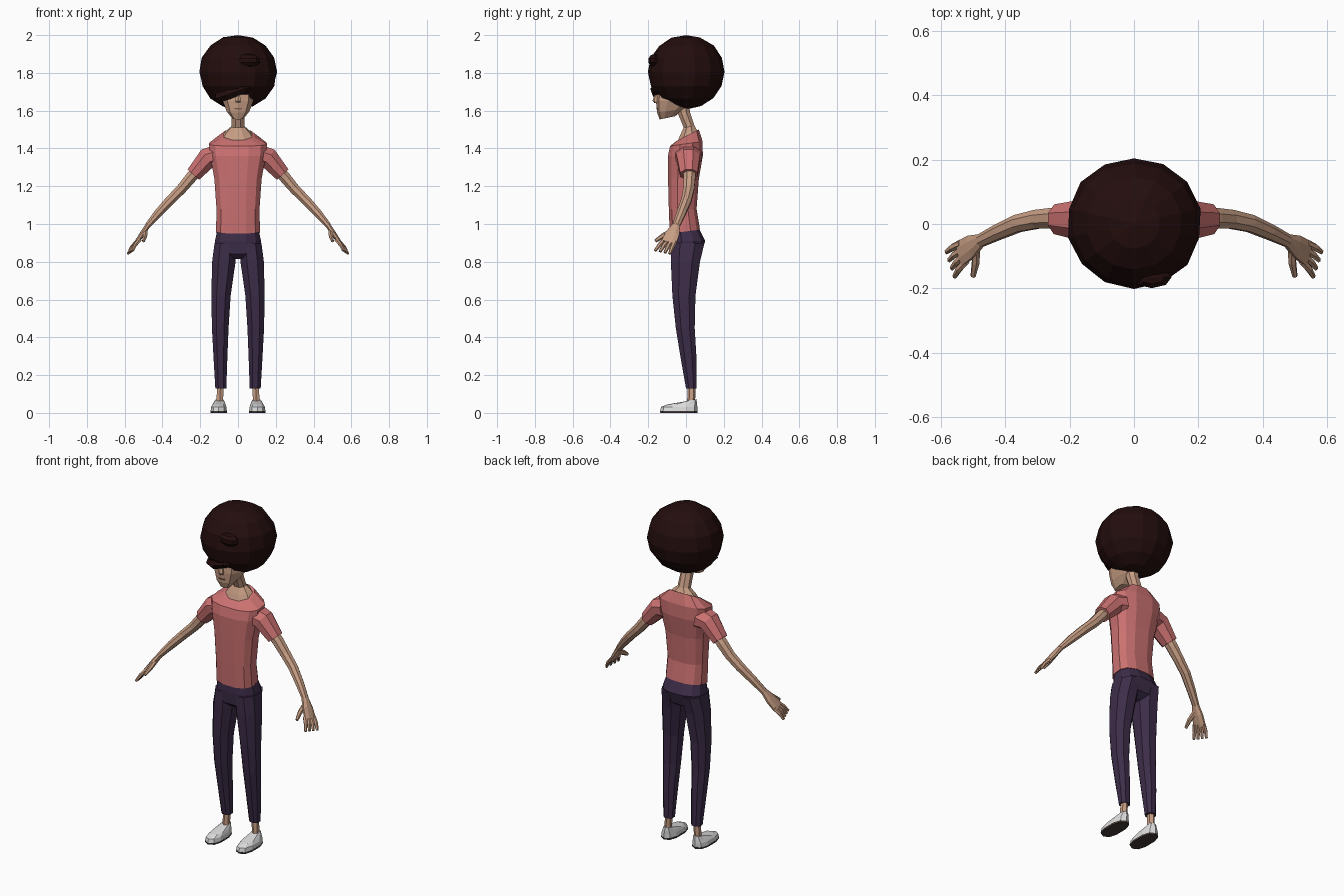
import bpy, bmesh, math, random
from mathutils import Vector

random.seed(4)
cube = bpy.data.objects.get("Cube")
if cube:
    bpy.data.objects.remove(cube, do_unlink=True)


def material(name, red, green, blue):
    mat = bpy.data.materials.new(name)
    mat.use_nodes = True
    colour = (red, green, blue, 1)
    mat.diffuse_color = colour
    shader = mat.node_tree.nodes["Principled BSDF"]
    shader.inputs["Base Color"].default_value = colour
    shader.inputs["Roughness"].default_value = 0.9
    return mat


hair = material("dark brown hair", 0.017, 0.004, 0.004)
skin = material("warm skin", 0.57, 0.34, 0.23)
lips = material("muted lips", 0.36, 0.17, 0.13)
coral = material("coral cloth", 0.6, 0.165, 0.165)
purple = material("dark purple cloth", 0.046, 0.026, 0.066)
white = material("off white canvas", 0.72, 0.72, 0.72)
rubber = material("dark sole", 0.06, 0.045, 0.04)


def finish(name, bm, mat):
    """Turn a bmesh into a flat shaded object."""
    bmesh.ops.recalc_face_normals(bm, faces=bm.faces)
    mesh = bpy.data.meshes.new(name)
    bm.to_mesh(mesh)
    bm.free()
    mesh.materials.append(mat)
    obj = bpy.data.objects.new(name, mesh)
    bpy.context.collection.objects.link(obj)
    return obj


def soften(value, power):
    return math.copysign(abs(value) ** power, value)


def ring(centre, across, along, sides, power):
    """Rounded cross-section with a flat facet facing each axis."""
    step = math.tau / sides
    grow = 1 / soften(math.cos(step / 2), power)
    points = []
    for i in range(sides):
        angle = (i + 0.5) * step
        points.append(centre
                      + across * soften(math.cos(angle), power) * grow
                      + along * soften(math.sin(angle), power) * grow)
    return points


def loft(name, mat, rings, side=1):
    bm = bmesh.new()
    loops = [[bm.verts.new((p.x * side, p.y, p.z)) for p in r] for r in rings]
    for low, high in zip(loops, loops[1:]):
        for i in range(len(low)):
            j = (i + 1) % len(low)
            bm.faces.new((low[i], low[j], high[j], high[i]))
    bm.faces.new(loops[0])
    bm.faces.new(loops[-1])
    return finish(name, bm, mat)


def stack(name, mat, levels, sides=12, power=0.8, side=1):
    """Levels: centre x, front y, back y, z, half width, rise to the back."""
    rings = []
    for x, front, back, z, half, rise in levels:
        depth = (back - front) / 2
        rings.append(ring(Vector((x, (front + back) / 2, z)),
                          Vector((half, 0, 0)), Vector((0, depth, rise)),
                          sides, power))
    return loft(name, mat, rings, side)


def limb(name, mat, path, sides=8, side=1):
    """Path points: x, y, z, thickness radius, sideways radius."""
    centres = [Vector(p[:3]) for p in path]
    rings = []
    for i, point in enumerate(path):
        before = centres[max(i - 1, 0)]
        after = centres[min(i + 1, len(path) - 1)]
        tangent = (after - before).normalized()
        along = Vector((0, 1, 0))
        along = (along - tangent * along.dot(tangent)).normalized()
        across = tangent.cross(along)
        rings.append(ring(centres[i], across * point[3], along * point[4],
                          sides, 1))
    return loft(name, mat, rings, side)


def blob(name, mat, centre, size, segments, rows, jitter=0):
    """Faceted rounded mass."""
    bm = bmesh.new()
    bmesh.ops.create_uvsphere(bm, u_segments=segments, v_segments=rows, radius=1)
    for v in bm.verts:
        v.co *= 1 + random.uniform(-jitter, jitter)
        v.co = Vector(a * b + c for a, b, c in zip(v.co, size, centre))
    return finish(name, bm, mat)


# Hair mass with a curl and an uneven fringe
blob("hair", hair, (0, 0.002, 1.805), (0.21, 0.204, 0.196), 14, 8, 0.015)
blob("hair_curl", hair, (0.055, -0.165, 1.865), (0.065, 0.036, 0.036), 8, 5)
limb("fringe", hair, [
    (-0.1, -0.1, 1.67, 0.025, 0.03),
    (-0.05, -0.145, 1.685, 0.025, 0.03),
    (0.03, -0.155, 1.715, 0.022, 0.03),
    (0.1, -0.11, 1.725, 0.02, 0.03)], 6)

# Head, nose and mouth
stack("head", skin, [
    (0, -0.138, -0.06, 1.562, 0.03, 0.008),
    (0, -0.15, -0.01, 1.6, 0.06, 0.01),
    (0, -0.155, 0.04, 1.65, 0.081, 0),
    (0, -0.15, 0.07, 1.72, 0.086, 0),
    (0, -0.1, 0.05, 1.8, 0.07, 0)], 10)
stack("nose", skin, [
    (0, -0.165, -0.14, 1.64, 0.012, 0),
    (0, -0.175, -0.14, 1.652, 0.015, 0),
    (0, -0.16, -0.14, 1.7, 0.008, 0)], 6)
stack("mouth", lips, [
    (0, -0.154, -0.146, 1.606, 0.015, 0),
    (0, -0.157, -0.15, 1.614, 0.022, 0)], 6)

# Neck flowing into the upper chest
stack("neck", skin, [
    (0, -0.046, 0.064, 1.462, 0.081, 0.03),
    (0, -0.03, 0.055, 1.488, 0.062, 0.015),
    (0, -0.012, 0.045, 1.515, 0.035, 0.005),
    (0, -0.045, 0.022, 1.59, 0.033, 0),
    (0, -0.06, 0.01, 1.66, 0.036, 0)], 8, 1)

# Shirt body
stack("shirt", coral, [
    (0, -0.086, 0.074, 0.96, 0.116, 0.01),
    (0, -0.091, 0.056, 1.08, 0.114, 0),
    (0, -0.095, 0.068, 1.24, 0.125, 0),
    (0, -0.096, 0.089, 1.36, 0.148, 0),
    (0, -0.084, 0.088, 1.425, 0.153, 0.012),
    (0, -0.05, 0.068, 1.47, 0.086, 0.03)], 12, 0.75)

# Trouser hips
stack("trouser_hips", purple, [
    (0, -0.08, 0.07, 0.975, 0.108, 0),
    (0, -0.084, 0.102, 0.91, 0.122, 0),
    (0, -0.078, 0.08, 0.84, 0.115, 0),
    (0, -0.05, 0.04, 0.815, 0.06, 0)])

for label, side in (("left", 1), ("right", -1)):
    # Trouser leg, ankle and shoe
    stack(label + "_trouser_leg", purple, [
        (0.066, -0.08, 0.098, 0.9, 0.058, 0),
        (0.075, -0.08, 0.074, 0.8, 0.062, 0),
        (0.09, -0.072, 0.05, 0.62, 0.051, 0),
        (0.094, -0.054, 0.046, 0.45, 0.044, 0),
        (0.093, -0.03, 0.055, 0.3, 0.037, 0),
        (0.091, 0, 0.056, 0.13, 0.029, 0)], 8, 0.9, side)
    stack(label + "_ankle", skin, [
        (0.098, 0.008, 0.045, 0.04, 0.018, 0),
        (0.093, 0.012, 0.048, 0.14, 0.017, 0)], 6, 1, side)
    stack(label + "_sole", rubber, [
        (0.102, -0.132, 0.056, 0, 0.043, 0),
        (0.102, -0.134, 0.057, 0.01, 0.044, 0)], 10, 0.8, side)
    stack(label + "_shoe", white, [
        (0.102, -0.133, 0.056, 0.01, 0.043, 0),
        (0.102, -0.128, 0.056, 0.032, 0.04, 0),
        (0.1, -0.095, 0.056, 0.047, 0.033, 0.002),
        (0.098, -0.01, 0.053, 0.066, 0.023, 0.006)], 10, 0.8, side)

    # Sleeve and arm
    limb(label + "_sleeve", coral, [
        (0.11, 0.012, 1.36, 0.06, 0.07),
        (0.16, 0.012, 1.35, 0.055, 0.062),
        (0.236, 0.015, 1.262, 0.041, 0.046)], 8, side)
    limb(label + "_arm", skin, [
        (0.2, 0.016, 1.3, 0.03, 0.032),
        (0.25, 0.018, 1.245, 0.03, 0.032),
        (0.3, 0.015, 1.185, 0.027, 0.029),
        (0.36, 0.002, 1.125, 0.025, 0.027),
        (0.42, -0.024, 1.06, 0.022, 0.024),
        (0.478, -0.052, 0.992, 0.015, 0.02)], 8, side)

    # Hand with four spread fingers and a thumb
    limb(label + "_palm", skin, [
        (0.474, -0.05, 0.997, 0.014, 0.019),
        (0.505, -0.07, 0.95, 0.014, 0.036),
        (0.54, -0.092, 0.9, 0.01, 0.04)], 8, side)
    spread = Vector((-0.3, -0.93, 0.2))
    for number, offset in enumerate((-0.033, -0.011, 0.011, 0.033)):
        base = Vector((0.53, -0.088, 0.91)) + spread * offset * 0.9
        tip = Vector((0.57, -0.125, 0.85)) + spread * offset * 1.25
        middle = base.lerp(tip, 0.5) + Vector((0.004, 0, 0.003))
        limb(f"{label}_finger_{number + 1}", skin, [
            (*base, 0.01, 0.011),
            (*middle, 0.009, 0.01),
            (*tip, 0.006, 0.007)], 6, side)
    limb(label + "_thumb", skin, [
        (0.49, -0.07, 0.965, 0.012, 0.014),
        (0.492, -0.12, 0.938, 0.011, 0.012),
        (0.5, -0.162, 0.91, 0.007, 0.008)], 6, side)
